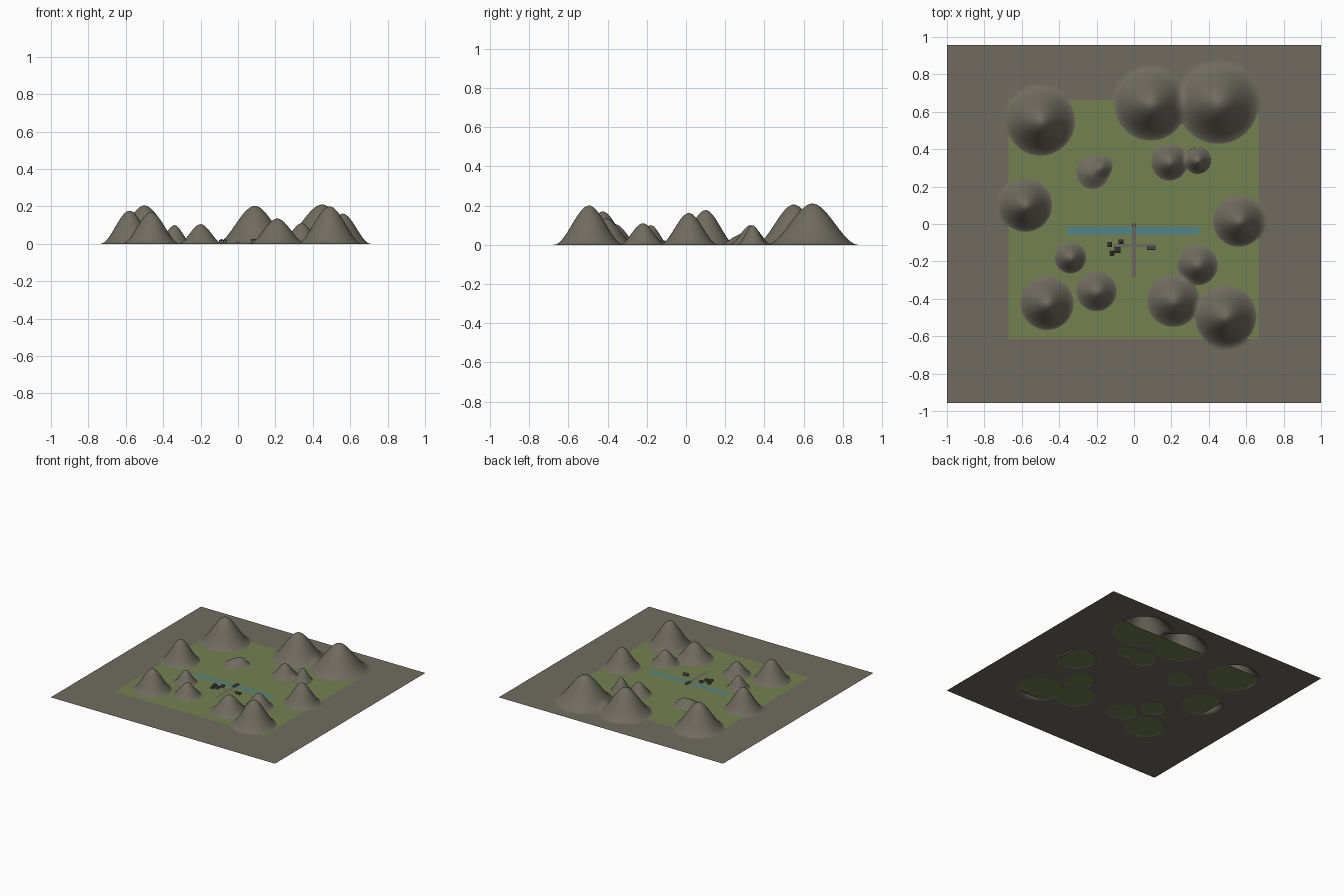
import bpy
import bmesh
import math

cube = bpy.data.objects.get("Cube")
if cube:
    bpy.data.objects.remove(cube, do_unlink=True)


def material(name, rgb):
    mat = bpy.data.materials.new(name)
    mat.use_nodes = True
    mat.diffuse_color = (*rgb, 1)
    mat.node_tree.nodes["Principled BSDF"].inputs["Base Color"].default_value = (*rgb, 1)
    return mat


rock = material("rock", (0.16, 0.148, 0.115))
grass = material("grass", (0.175, 0.22, 0.08))
water = material("water", (0.08, 0.24, 0.25))
road = material("road", (0.15, 0.14, 0.125))
stone = material("wall stone", (0.13, 0.125, 0.115))
slate = material("roof slate", (0.06, 0.06, 0.06))


def finish(bm, name, mat):
    mesh = bpy.data.meshes.new(name)
    bm.to_mesh(mesh)
    bm.free()
    mesh.materials.append(mat)
    obj = bpy.data.objects.new(name, mesh)
    bpy.context.collection.objects.link(obj)
    return obj


def sheet(name, x0, x1, y0, y1, z, mat):
    bm = bmesh.new()
    bm.faces.new([bm.verts.new((x, y, z)) for x, y in
                  ((x0, y0), (x1, y0), (x1, y1), (x0, y1))])
    return finish(bm, name, mat)


def box(name, x, y, z, size, mat, turn=0):
    bm = bmesh.new()
    bmesh.ops.create_cube(bm, size=1)
    bmesh.ops.scale(bm, vec=size, verts=bm.verts)
    obj = finish(bm, name, mat)
    obj.location = (x, y, z + size[2] / 2)
    obj.rotation_euler.z = turn
    return obj


# Terrain: one sheet raised into bell-shaped hills (x, y, radius, height)
HILLS = [
    (-0.50, 0.55, 0.20, 0.205), (0.09, 0.64, 0.21, 0.203),
    (0.45, 0.645, 0.235, 0.21), (0.19, 0.33, 0.11, 0.10),
    (0.34, 0.34, 0.08, 0.10), (-0.22, 0.275, 0.105, 0.05),
    (-0.17, 0.31, 0.07, 0.035), (-0.58, 0.10, 0.155, 0.177),
    (0.56, 0.015, 0.15, 0.162), (-0.34, -0.18, 0.095, 0.10),
    (-0.20, -0.36, 0.12, 0.105), (-0.465, -0.425, 0.155, 0.17),
    (0.21, -0.41, 0.155, 0.135), (0.34, -0.22, 0.12, 0.11),
    (0.49, -0.495, 0.178, 0.20),
]


def height(x, y):
    total = 0
    for hx, hy, radius, top in HILLS:
        t = max(0, 1 - math.hypot(x - hx, y - hy) / radius)
        total += top * t * t * (3 - 2 * t)
    return total


bm = bmesh.new()
bmesh.ops.create_grid(bm, x_segments=200, y_segments=192, size=1)
for v in bm.verts:
    v.co.y *= 0.957
    v.co.z = height(v.co.x, v.co.y)
for f in bm.faces:
    f.smooth = True
finish(bm, "terrain", rock)

# Meadow, river and roads
sheet("meadow", -0.67, 0.665, -0.615, 0.663, 0.004, grass)
sheet("river", -0.36, 0.35, -0.056, -0.016, 0.006, water)
sheet("main_road", -0.01, 0.01, -0.28, -0.055, 0.006, road)
sheet("cross_road", -0.11, 0.12, -0.124, -0.108, 0.0055, road)

# Bridge over the river
box("bridge_deck", 0, -0.028, 0.006, (0.018, 0.06, 0.004), road)
for side in (-1, 1):
    box("bridge_rail", side * 0.009, -0.028, 0.006, (0.002, 0.06, 0.007), stone)


# Village houses with pyramid roofs
def house(x, y, w, tall):
    box("house_wall", x, y, 0.004, (w, w, tall), stone)
    bm = bmesh.new()
    bmesh.ops.create_cone(bm, cap_ends=True, segments=4, radius1=w * 0.8,
                          radius2=0, depth=0.008)
    roof = finish(bm, "house_roof", slate)
    roof.location = (x, y, 0.008 + tall)
    roof.rotation_euler.z = math.pi / 4


for x, y, w, tall in ((-0.13, -0.11, 0.023, 0.011), (-0.07, -0.095, 0.023, 0.013),
                      (-0.088, -0.138, 0.028, 0.014), (-0.118, -0.157, 0.02, 0.01)):
    house(x, y, w, tall)

# Barn at the far end of the cross road
box("barn_wall", 0.092, -0.13, 0.004, (0.04, 0.016, 0.01), stone)
bm = bmesh.new()
bmesh.ops.create_cone(bm, cap_ends=True, segments=3, radius1=0.01, radius2=0.01, depth=0.044)
barn_roof = finish(bm, "barn_roof", slate)
barn_roof.rotation_euler = (0, math.pi / 2, 0)
barn_roof.location = (0.092, -0.13, 0.016)
